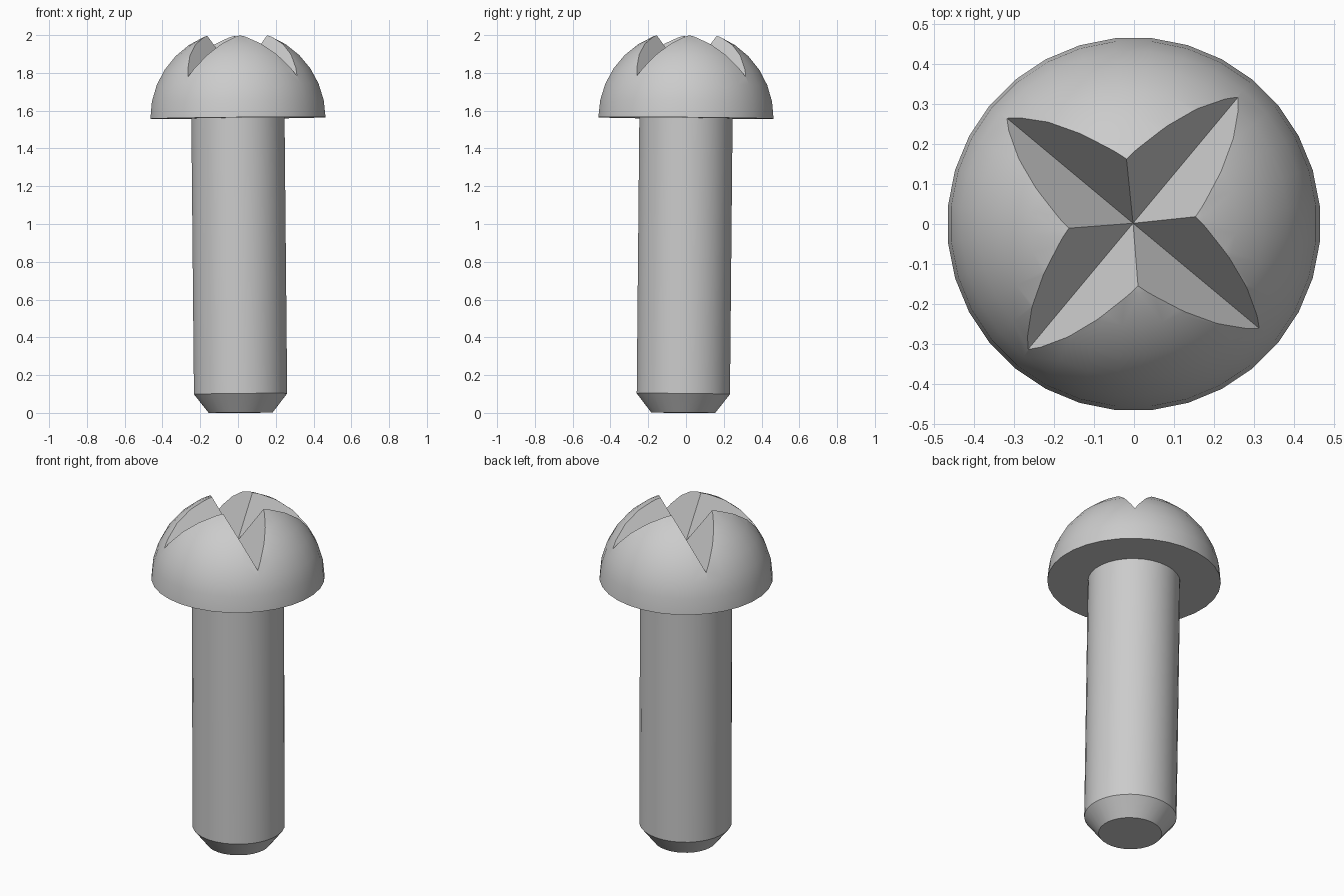
import bpy, bmesh, math
from mathutils import Matrix, Vector

if "Cube" in bpy.data.objects:
    bpy.data.objects.remove(bpy.data.objects["Cube"])

SIDES = 32
HEAD_R, HEAD_Z = 0.466, 1.56
SLOT_Z = 1.778

# The whole screw leans very slightly
LEAN = Matrix.Translation((0.0145, -0.015, 0.001)) @ Matrix.Rotation(
    0.0134, 4, Vector((-1, -1, 0)))

steel = bpy.data.materials.new("steel grey")
steel.use_nodes = True
GREY = (0.6, 0.6, 0.6, 1)
steel.diffuse_color = GREY
steel.node_tree.nodes["Principled BSDF"].inputs["Base Color"].default_value = GREY


def add_object(name, bm):
    bmesh.ops.recalc_face_normals(bm, faces=bm.faces)
    mesh = bpy.data.meshes.new(name)
    bm.to_mesh(mesh)
    bm.free()
    mesh.materials.append(steel)
    obj = bpy.data.objects.new(name, mesh)
    bpy.context.collection.objects.link(obj)
    obj.matrix_world = LEAN
    return obj


def lathe(name, profile):
    """Spin (radius, z) points around z; both ends lie on the axis."""
    bm = bmesh.new()
    turn = Matrix.Rotation(math.pi / SIDES, 3, "Z")
    verts = [bm.verts.new(turn @ Vector((r, 0, z))) for r, z in profile]
    edges = [bm.edges.new(pair) for pair in zip(verts, verts[1:])]
    bmesh.ops.spin(bm, geom=verts + edges, cent=(0, 0, 0), axis=(0, 0, 1),
                   angle=math.tau, steps=SIDES)
    bmesh.ops.remove_doubles(bm, verts=bm.verts, dist=1e-5)
    return add_object(name, bm)


def slot_cutter(name, angle):
    """Long V-shaped prism with a level bottom edge."""
    bm = bmesh.new()
    height, half = 0.5, 0.257
    section = [(0, SLOT_Z), (half, SLOT_Z + height), (-half, SLOT_Z + height)]
    face = bm.faces.new([bm.verts.new((-1, y, z)) for y, z in section])
    new = bmesh.ops.extrude_face_region(bm, geom=[face])["geom"]
    bmesh.ops.translate(bm, vec=(2, 0, 0),
                        verts=[g for g in new if isinstance(g, bmesh.types.BMVert)])
    bm.transform(Matrix.Rotation(angle, 4, "Z"))
    obj = add_object(name, bm)
    obj.hide_render = True
    return obj


# Shaft with chamfered tip
shaft = lathe("shaft", [(0, 0), (0.17, 0), (0.248, 0.1), (0.248, 1.6), (0, 1.6)])

# Domed head
RINGS = 8
dome = [(HEAD_R * math.cos(a), HEAD_Z + HEAD_R * math.sin(a))
        for a in (i * math.pi / 2 / RINGS for i in range(RINGS))]
head = lathe("head", [(0, HEAD_Z)] + dome + [(0, HEAD_Z + HEAD_R)])

# Crossed V slots in the head
cutters = [slot_cutter("slot_cutter_%d" % i, math.radians(50.2 + 90 * i))
           for i in range(2)]
bpy.context.view_layer.objects.active = head
for cutter in cutters:
    cut = head.modifiers.new("slot", "BOOLEAN")
    cut.operation, cut.solver, cut.object = "DIFFERENCE", "EXACT", cutter
    bpy.ops.object.modifier_apply(modifier=cut.name)
for cutter in cutters:
    bpy.data.objects.remove(cutter)

# Smooth curved walls, crisp creases
for obj in (shaft, head):
    bpy.ops.object.select_all(action="DESELECT")
    obj.select_set(True)
    bpy.context.view_layer.objects.active = obj
    bpy.ops.object.shade_smooth_by_angle(angle=math.radians(30))
